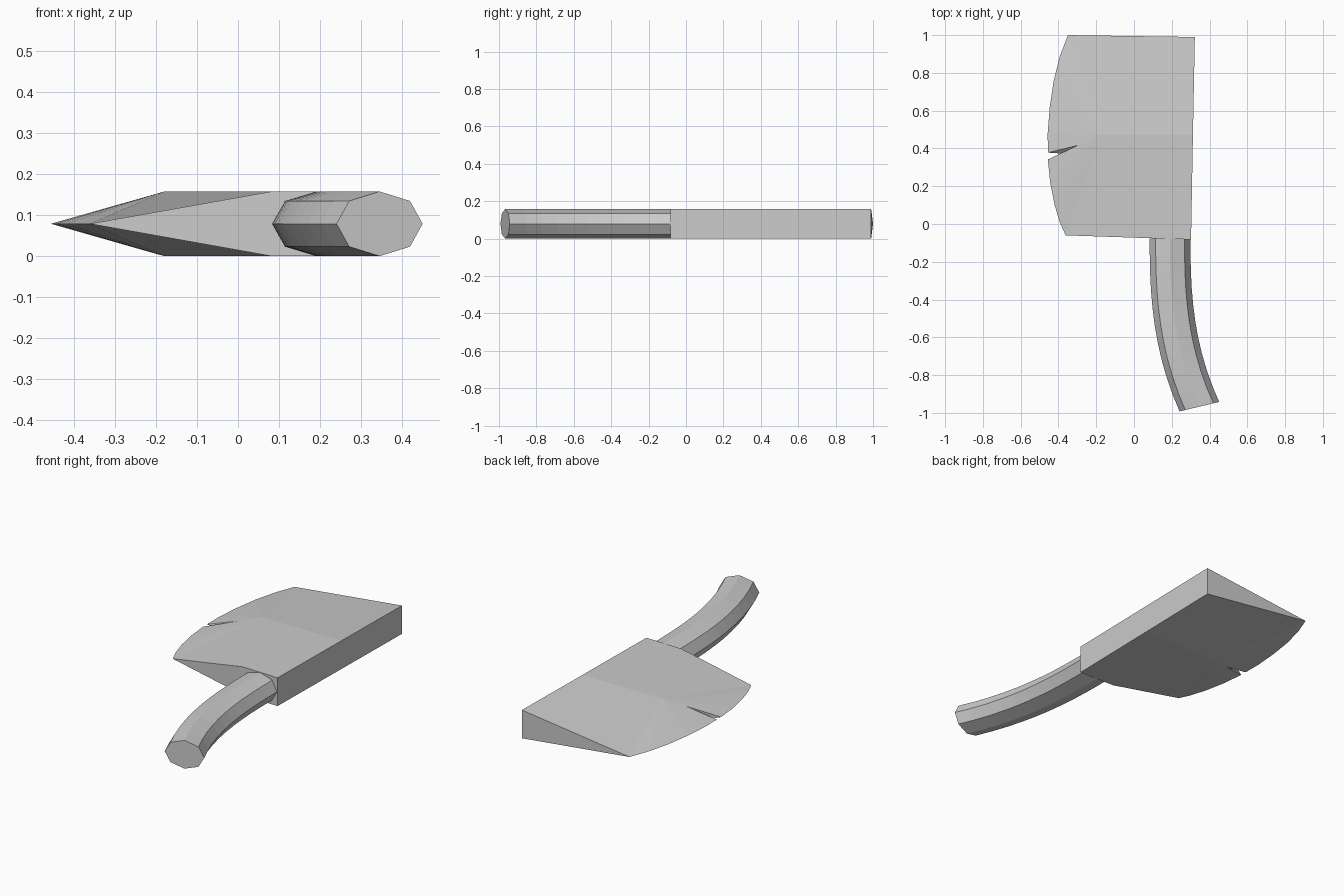
import bpy, bmesh, math

cube = bpy.data.objects.get("Cube")
if cube:
    bpy.data.objects.remove(cube)

MID = 0.079      # height of the cutting edge
TOP = 2 * MID    # full thickness

grey = bpy.data.materials.new("plain grey")
grey.use_nodes = True
colour = (0.6, 0.6, 0.6, 1)
grey.diffuse_color = colour
grey.node_tree.nodes["Principled BSDF"].inputs["Base Color"].default_value = colour


def finish(bm, name):
    bmesh.ops.recalc_face_normals(bm, faces=bm.faces)
    mesh = bpy.data.meshes.new(name)
    bm.to_mesh(mesh)
    bm.free()
    mesh.materials.append(grey)
    obj = bpy.data.objects.new(name, mesh)
    bpy.context.collection.objects.link(obj)
    return obj


# Blade: curved cutting edge, split by a notch into a back and a front run
bm = bmesh.new()
back_run = [(-0.35, 1.0), (-0.392, 0.89), (-0.425, 0.76), (-0.446, 0.62),
            (-0.457, 0.48), (-0.456, 0.378)]
front_run = [(-0.456, 0.342), (-0.444, 0.22), (-0.42, 0.1), (-0.393, 0.01), (-0.362, -0.06)]
back_edge = [bm.verts.new((x, y, MID)) for x, y in back_run]
front_edge = [bm.verts.new((x, y, MID)) for x, y in front_run]
notch_mid = bm.verts.new((-0.385, 0.373, MID))

outline = {"peak": (-0.18, 0.47), "spine_mid": (0.312, 0.47), "spine_back": (0.322, 0.99),
           "neck_left": (0.082, -0.075), "neck_right": (0.302, -0.082)}
sides = []
for sign in (1, -1):
    s = {k: bm.verts.new((x, y, MID + sign * MID)) for k, (x, y) in outline.items()}
    s["notch"] = bm.verts.new((-0.295, 0.417, MID + sign * 0.046))
    sides.append(s)
    # broad cheeks
    bm.faces.new((s["peak"], s["spine_mid"], s["spine_back"], back_edge[0]))
    bm.faces.new((s["peak"], front_edge[-1], s["neck_left"], s["neck_right"], s["spine_mid"]))
    # bevel fan down to the cutting edge
    for run in (back_edge + [s["notch"]], [s["notch"]] + front_edge):
        for a, b in zip(run, run[1:]):
            bm.faces.new((s["peak"], a, b))
    # notch walls
    bm.faces.new((s["notch"], back_edge[-1], notch_mid))
    bm.faces.new((s["notch"], notch_mid, front_edge[0]))

# Blade spine and ends
t, b = sides
bm.faces.new((t["spine_back"], b["spine_back"], back_edge[0]))
bm.faces.new((t["neck_left"], b["neck_left"], front_edge[-1]))
for p, q in (("neck_left", "neck_right"), ("neck_right", "spine_mid"), ("spine_mid", "spine_back")):
    bm.faces.new((t[p], t[q], b[q], b[p]))
finish(bm, "blade")

# Handle: octagonal section swept along a gentle bend
bm = bmesh.new()
STEPS = 10
rings = []
for i in range(STEPS + 1):
    u = i / STEPS
    cx, cy = 0.191 + 0.155 * u ** 2.6, -0.078 - 0.889 * u
    tilt = 0.234 * u ** 1.3
    ring = []
    for k in range(8):
        a = k * math.tau / 8
        w = 0.108 * math.cos(a)
        ring.append(bm.verts.new((cx + w * math.cos(tilt), cy + w * math.sin(tilt),
                                  MID + MID * math.sin(a))))
    rings.append(ring)
for r, s in zip(rings, rings[1:]):
    for k in range(8):
        n = (k + 1) % 8
        bm.faces.new((r[k], r[n], s[n], s[k]))
bm.faces.new(rings[0])
bm.faces.new(rings[-1])
finish(bm, "handle")
